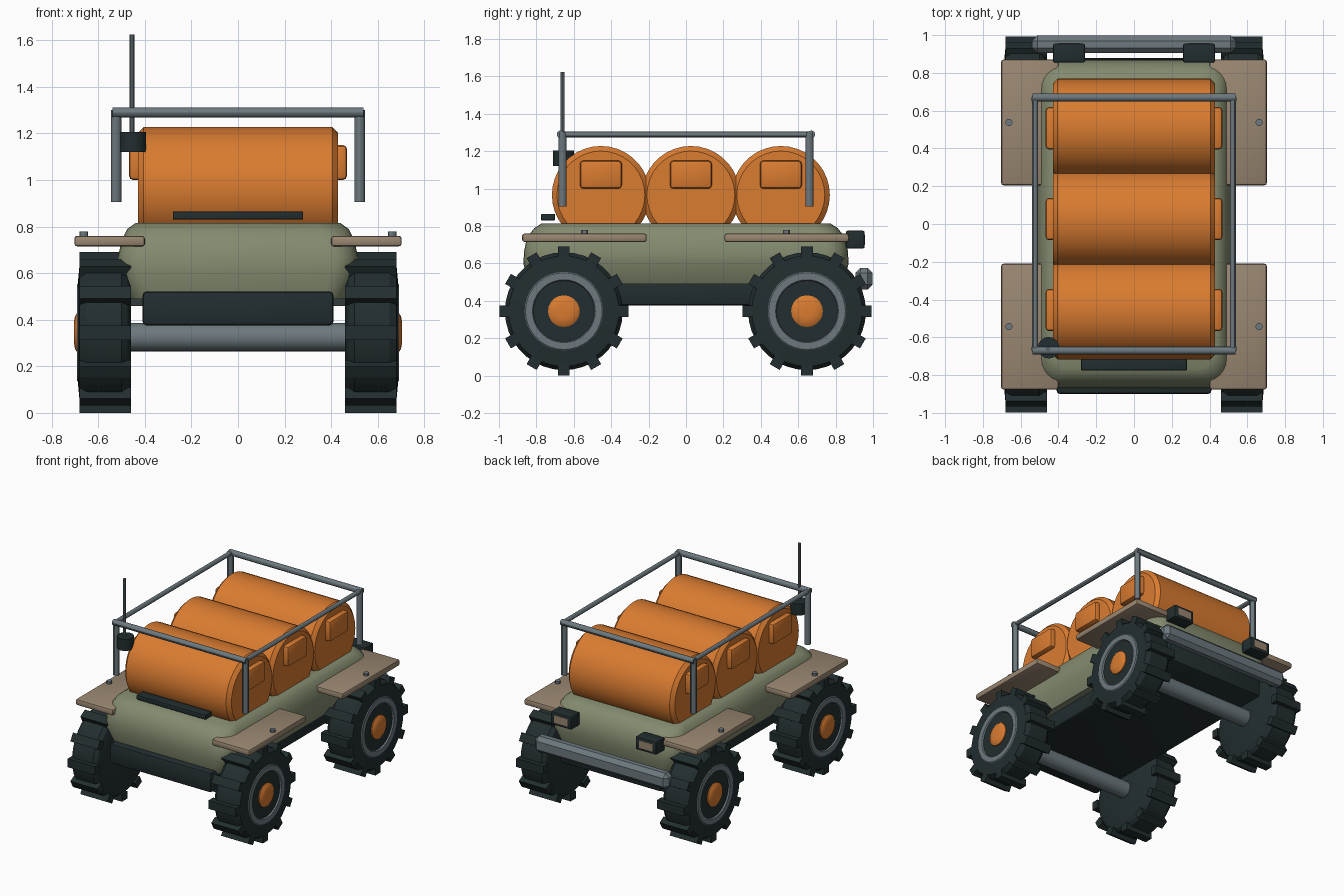
import bpy
import bmesh
from math import sin, cos, pi, radians
from mathutils import Vector, Matrix

cube = bpy.data.objects.get("Cube")
if cube:
    bpy.data.objects.remove(cube, do_unlink=True)


def material(name, rgb):
    m = bpy.data.materials.new(name)
    m.use_nodes = True
    m.diffuse_color = (*rgb, 1)
    m.node_tree.nodes["Principled BSDF"].inputs["Base Color"].default_value = (*rgb, 1)
    return m


ORANGE = material("orange paint", (0.70, 0.20, 0.03))
GREEN = material("olive paint", (0.23, 0.26, 0.16))
DARK = material("dark rubber", (0.016, 0.027, 0.029))
STEEL = material("grey steel", (0.15, 0.19, 0.21))
TAN = material("tan board", (0.32, 0.24, 0.165))


def finish(name, bm, mats, smooth=30):
    bmesh.ops.recalc_face_normals(bm, faces=bm.faces)
    mesh = bpy.data.meshes.new(name)
    bm.to_mesh(mesh)
    bm.free()
    ob = bpy.data.objects.new(name, mesh)
    bpy.context.collection.objects.link(ob)
    for m in mats:
        mesh.materials.append(m)
    bpy.ops.object.select_all(action="DESELECT")
    ob.select_set(True)
    bpy.context.view_layer.objects.active = ob
    if smooth:
        bpy.ops.object.shade_smooth_by_angle(angle=radians(smooth))
    return ob


def box(name, lo, hi, mat, bevel=0.01, segments=2):
    lo, hi = Vector(lo), Vector(hi)
    bm = bmesh.new()
    bmesh.ops.create_cube(bm, size=1, matrix=Matrix.Translation((lo + hi) / 2)
                          @ Matrix.Diagonal((*(hi - lo), 1)))
    if bevel:
        bmesh.ops.bevel(bm, geom=bm.edges[:], offset=bevel, segments=segments,
                        profile=0.5, affect="EDGES")
    return finish(name, bm, [mat])


def loft(bm, rings, slots=None):
    """Skin closed rings of points; slots gives a material index per band."""
    rows = [[bm.verts.new(p) for p in ring] for ring in rings]
    n = len(rows[0])
    for k, (a, b) in enumerate(zip(rows, rows[1:])):
        for i in range(n):
            f = bm.faces.new((a[i], a[(i + 1) % n], b[(i + 1) % n], b[i]))
            f.material_index = slots[k] if slots else 0
    bm.faces.new(rows[0])
    bm.faces.new(rows[-1]).material_index = slots[-1] if slots else 0


def lathe_x(name, profile, y, z, mats, slots=None, sides=32, side=1):
    """Turn (x, radius) pairs around an axis parallel to x."""
    bm = bmesh.new()
    loft(bm, [[(side * x, y + r * sin(2 * pi * i / sides), z + r * cos(2 * pi * i / sides))
               for i in range(sides)] for x, r in profile], slots)
    return finish(name, bm, mats)


def rod(name, a, b, r, mat, sides=12):
    a, b = Vector(a), Vector(b)
    bm = bmesh.new()
    turn = (b - a).to_track_quat("Z", "Y").to_matrix().to_4x4()
    bmesh.ops.create_cone(bm, cap_ends=True, segments=sides, radius1=r, radius2=r,
                          depth=(b - a).length, matrix=Matrix.Translation((a + b) / 2) @ turn)
    return finish(name, bm, [mat])


def rounded_ring(hx, hy, z, corner, steps=6):
    pts = []
    for q, (sx, sy) in enumerate(((1, 1), (-1, 1), (-1, -1), (1, -1))):
        for i in range(steps + 1):
            t = (q + i / steps) * pi / 2
            pts.append((sx * (hx - corner) + corner * cos(t),
                        sy * (hy - corner) + corner * sin(t), z))
    return pts


# Hull and chassis
bm = bmesh.new()
loft(bm, [rounded_ring(*r) for r in (
    (0.46, 0.84, 0.49, 0.10), (0.515, 0.87, 0.60, 0.12), (0.515, 0.865, 0.67, 0.12),
    (0.50, 0.85, 0.74, 0.12), (0.475, 0.81, 0.79, 0.12), (0.44, 0.77, 0.815, 0.12))])
finish("hull", bm, [GREEN], 35)
box("chassis", (-0.41, -0.90, 0.375), (0.41, 0.88, 0.522), DARK, 0.018)
box("rear_bumper", (-0.54, 0.905, 0.46), (0.54, 0.998, 0.577), STEEL, 0.028, 1)
box("front_vent_bar", (-0.28, -0.775, 0.83), (0.28, -0.70, 0.865), DARK, 0.005)

# Cargo drums with a raised hatch on each end
for n, y in enumerate((-0.455, 0.026, 0.507)):
    lathe_x(f"drum_{n + 1}", [(-0.43, 0.235), (-0.405, 0.262), (0.405, 0.262), (0.43, 0.235)],
            y, 0.966, [ORANGE], sides=36)
    for side, label in ((1, "left"), (-1, "right")):
        xs = sorted((side * 0.40, side * 0.468))
        box(f"drum_hatch_{n + 1}_{label}", (xs[0], y - 0.112, 1.0), (xs[1], y + 0.112, 1.15),
            ORANGE, 0.018)

# Wheels, axles and fenders
WHEEL_Z = 0.345
TYRE = [(0.46, 0.25), (0.475, 0.295), (0.50, 0.315), (0.65, 0.315), (0.68, 0.295),
        (0.688, 0.21), (0.692, 0.205), (0.692, 0.168), (0.682, 0.163)]
HUB = [(0.66, 0.085), (0.69, 0.085), (0.70, 0.07), (0.705, 0.04)]
for y, end in ((-0.653, "front"), (0.647, "rear")):
    rod(f"{end}_axle", (-0.48, y, 0.325), (0.48, y, 0.325), 0.061, STEEL, 24)
    for side, label in ((1, "left"), (-1, "right")):
        tag = f"{end}_{label}"
        lathe_x(f"{tag}_tyre", TYRE, y, WHEEL_Z, [DARK, STEEL],
                [0, 0, 0, 0, 0, 1, 1, 1, 0], 36, side)
        lathe_x(f"{tag}_hub", HUB, y, WHEEL_Z, [ORANGE], None, 20, side)
        # Ring of tread lugs
        bm = bmesh.new()
        for k in range(12):
            bmesh.ops.create_cube(bm, size=1, matrix=Matrix.Translation((side * 0.57, y, WHEEL_Z))
                                  @ Matrix.Rotation(k * pi / 6, 4, "X")
                                  @ Matrix.Translation((0, 0, 0.318))
                                  @ Matrix.Diagonal((0.22, 0.062, 0.054, 1)))
        finish(f"{tag}_tread_lugs", bm, [DARK], 0)
        # Flat fender board and its bolt
        cy = -0.543 if y < 0 else 0.538
        xs = sorted((side * 0.40, side * 0.703))
        box(f"{tag}_fender", (xs[0], cy - 0.333, 0.715), (xs[1], cy + 0.333, 0.76), TAN, 0.012)
        rod(f"{tag}_fender_bolt", (side * 0.662, cy, 0.75), (side * 0.662, cy, 0.778), 0.019, STEEL)

# Roll cage
CX, CY, CZ = 0.523, 0.67, 1.29
for s, label in ((1, "left"), (-1, "right")):
    rod(f"cage_rail_{label}", (s * CX, -CY, CZ), (s * CX, CY, CZ), 0.016, STEEL)
    for t, end in ((-1, "front"), (1, "rear")):
        rod(f"cage_post_{end}_{label}", (s * CX, t * 0.66, 0.905), (s * CX, t * 0.66, CZ + 0.01),
            0.022, STEEL)
for t, end in ((-1, "front"), (1, "rear")):
    rod(f"cage_crossbar_{end}", (-CX - 0.015, t * CY, CZ), (CX + 0.015, t * CY, CZ), 0.021, STEEL)

# Antenna on its mount
rod("antenna_mount", (-0.452, -0.655, 1.12), (-0.452, -0.655, 1.205), 0.057, DARK, 16)
rod("antenna", (-0.455, -0.66, 1.2), (-0.455, -0.66, 1.625), 0.01, STEEL, 8)

# Rear lamps with pale lenses
for s, label in ((1, "left"), (-1, "right")):
    cx = s * 0.344
    box(f"rear_lamp_{label}", (cx - 0.084, 0.855, 0.68), (cx + 0.084, 0.955, 0.775), DARK, 0.008)
    box(f"rear_lamp_lens_{label}", (cx - 0.055, 0.952, 0.70), (cx + 0.055, 0.958, 0.755), TAN, 0)
